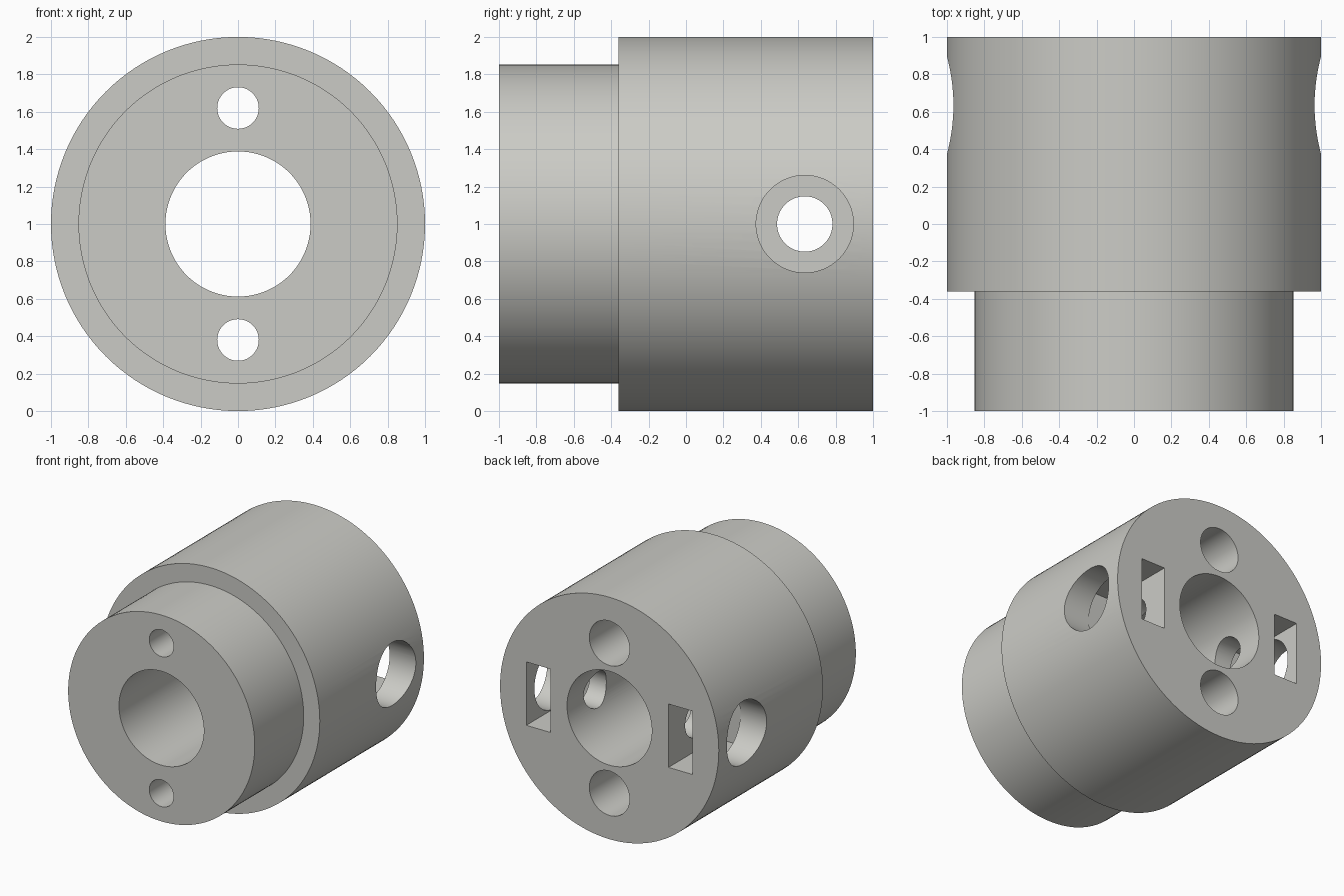
import bpy, math

if "Cube" in bpy.data.objects:
    bpy.data.objects.remove(bpy.data.objects["Cube"])

grey = bpy.data.materials.new("warm_grey")
grey.diffuse_color = (0.6, 0.6, 0.565, 1)
grey.use_nodes = True
grey.node_tree.nodes["Principled BSDF"].inputs["Base Color"].default_value = grey.diffuse_color


def cylinder(name, axis, radius, start, end, a=0.0, z=1.0, sides=128):
    """Cylinder along x or y from start to end; a is the other horizontal coordinate."""
    mid = (start + end) / 2
    if axis == "Y":
        loc, rot = (a, mid, z), (math.pi / 2, 0, 0)
    else:
        loc, rot = (mid, a, z), (0, math.pi / 2, 0)
    bpy.ops.mesh.primitive_cylinder_add(vertices=sides, radius=radius,
                                        depth=abs(end - start), location=loc, rotation=rot)
    ob = bpy.context.object
    ob.name = name
    return ob


def box(name, lo, hi):
    bpy.ops.mesh.primitive_cube_add(size=1, location=[(p + q) / 2 for p, q in zip(lo, hi)])
    ob = bpy.context.object
    ob.name = name
    ob.scale = [q - p for p, q in zip(lo, hi)]
    return ob


def combine(target, tool, operation):
    """Apply a boolean and discard the tool."""
    mod = target.modifiers.new(operation.lower(), "BOOLEAN")
    mod.operation, mod.solver, mod.object = operation, "EXACT", tool
    bpy.context.view_layer.objects.active = target
    bpy.ops.object.modifier_apply(modifier=mod.name)
    bpy.data.objects.remove(tool, do_unlink=True)


# Stepped body: wide rear barrel and narrower front neck
body = cylinder("stepped_collar", "Y", 1.0, -0.36, 1.0)
combine(body, cylinder("neck", "Y", 0.853, -1.0, -0.2), "UNION")

# Central shaft bore
combine(body, cylinder("bore", "Y", 0.388, -1.2, 1.2), "DIFFERENCE")

# Screw holes above and below the bore, counterbored from the rear
for z in (0.38, 1.62):
    combine(body, cylinder("screw_hole", "Y", 0.111, -1.2, 1.2, z=z, sides=64), "DIFFERENCE")
    combine(body, cylinder("counterbore", "Y", 0.184, -0.1, 1.2, z=z, sides=64), "DIFFERENCE")

# Each side: nut slot from the rear, wide access hole, narrow set screw hole
for s in (-1, 1):
    x0, x1 = sorted((s * 0.54, s * 0.76))
    combine(body, box("nut_slot", (x0, 0.37, 0.738), (x1, 1.2, 1.262)), "DIFFERENCE")
    combine(body, cylinder("access_hole", "X", 0.26, s * 0.65, s * 1.2, a=0.635, sides=96), "DIFFERENCE")
    combine(body, cylinder("set_screw_hole", "X", 0.148, s * 0.2, s * 0.65, a=0.635, sides=64), "DIFFERENCE")

# Finish: one colour, smooth curved walls with crisp edges
body.data.materials.clear()
body.data.materials.append(grey)
bpy.ops.object.select_all(action="DESELECT")
body.select_set(True)
bpy.context.view_layer.objects.active = body
bpy.ops.object.transform_apply(location=True, rotation=True, scale=True)
bpy.ops.object.shade_smooth_by_angle(angle=math.radians(30))
